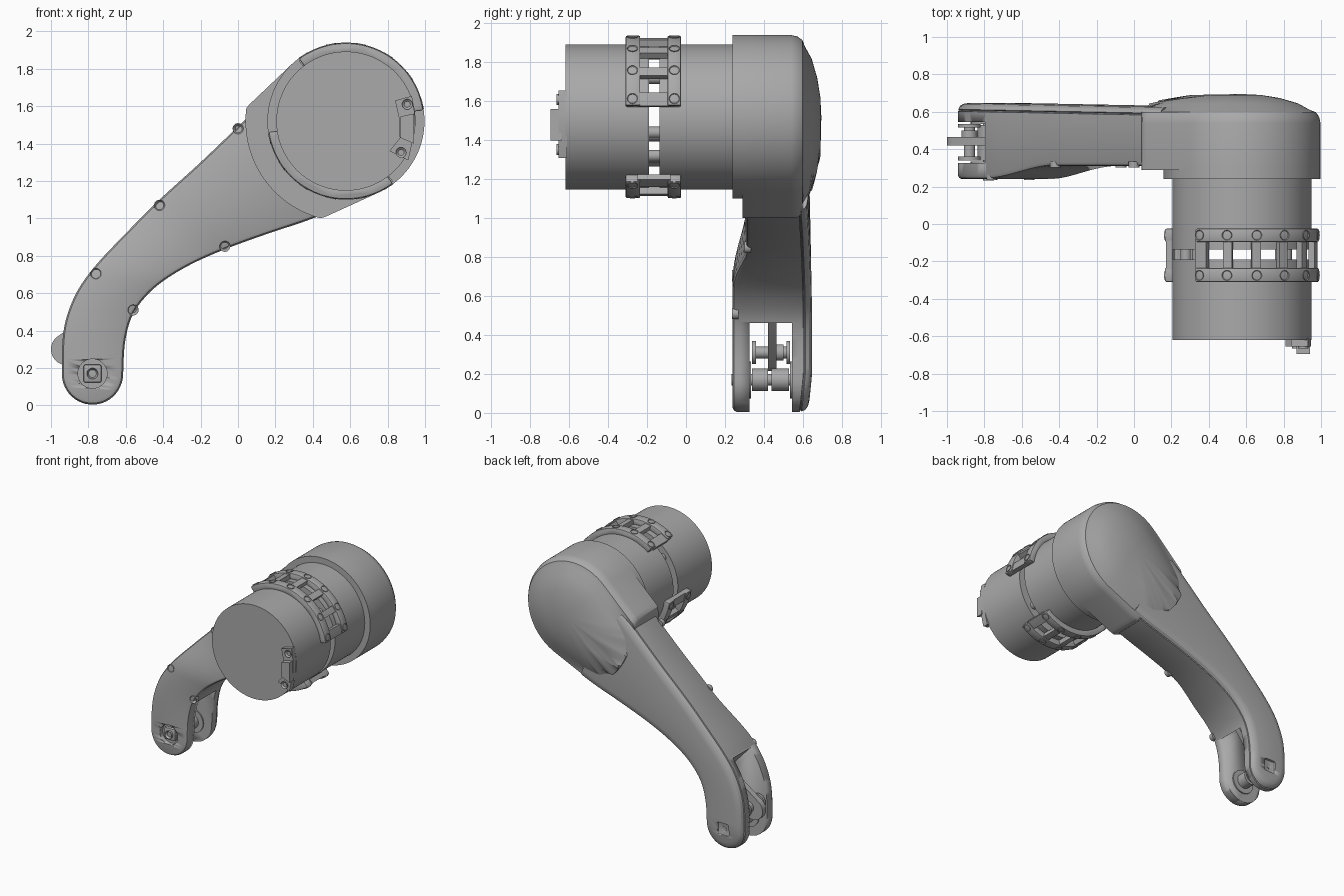
import bpy, bmesh, math
from mathutils import Vector
from math import sin, cos, radians

old = bpy.data.objects.get("Cube")
if old:
    bpy.data.objects.remove(old, do_unlink=True)

mat = bpy.data.materials.new("mid grey")
mat.use_nodes = True
GREY = (0.4, 0.4, 0.4, 1)
mat.diffuse_color = GREY
mat.node_tree.nodes["Principled BSDF"].inputs["Base Color"].default_value = GREY

CX, CZ = 0.577, 1.52          # motor axis
PX, PZ = -0.778, 0.17         # fork axle


def finish(name, bm, smooth=True):
    bmesh.ops.recalc_face_normals(bm, faces=bm.faces)
    me = bpy.data.meshes.new(name)
    bm.to_mesh(me)
    bm.free()
    me.materials.append(mat)
    ob = bpy.data.objects.new(name, me)
    bpy.context.collection.objects.link(ob)
    if smooth:
        bpy.ops.object.select_all(action='DESELECT')
        ob.select_set(True)
        bpy.context.view_layer.objects.active = ob
        bpy.ops.object.shade_smooth_by_angle(angle=radians(32))
    return ob


def prism(name, pts, y0, y1, bevel=0):
    """Extrude an x-z outline along y."""
    bm = bmesh.new()
    f = bm.faces.new([bm.verts.new((x, y0, z)) for x, z in pts])
    ext = bmesh.ops.extrude_face_region(bm, geom=[f])["geom"]
    bmesh.ops.translate(bm, vec=(0, y1 - y0, 0),
                        verts=[v for v in ext if isinstance(v, bmesh.types.BMVert)])
    if bevel:
        bmesh.ops.recalc_face_normals(bm, faces=bm.faces)
        sharp = [e for e in bm.edges if e.calc_face_angle(0) > 0.7]
        bmesh.ops.bevel(bm, geom=sharp, offset=bevel, segments=2, affect='EDGES', profile=0.5)
    return finish(name, bm)


def arc(cx, cz, r, a0, a1, n):
    return [(cx + r * cos(radians(a0 + (a1 - a0) * i / n)),
             cz + r * sin(radians(a0 + (a1 - a0) * i / n))) for i in range(n + 1)]


def drum(name, x, z, r, y0, y1, n=48, bevel=0):
    return prism(name, arc(x, z, r, 0, 360, n)[:-1], y0, y1, bevel)


def band(name, a0, a1, r0, r1, y0, y1, bevel=0):
    n = max(3, int((a1 - a0) / 4))
    return prism(name, arc(CX, CZ, r1, a0, a1, n) + arc(CX, CZ, r0, a1, a0, n), y0, y1, bevel)


def screw(name, base, direction, r, length, hole=0.5):
    """Short cylinder with a sunken socket in its outer end."""
    bm = bmesh.new()
    d = Vector(direction).normalized()
    bmesh.ops.create_cone(bm, cap_ends=True, segments=20, radius1=r, radius2=r, depth=length)
    top = max(bm.faces, key=lambda f: f.calc_center_median().z)
    bmesh.ops.inset_region(bm, faces=[top], thickness=r * (1 - hole))
    bmesh.ops.translate(bm, verts=top.verts, vec=(0, 0, -length * 0.6))
    rot = d.to_track_quat('Z', 'Y').to_matrix()
    bmesh.ops.rotate(bm, verts=bm.verts, matrix=rot)
    bmesh.ops.translate(bm, verts=bm.verts, vec=Vector(base) + d * length / 2)
    return finish(name, bm)


def cut(ob, cutter):
    mod = ob.modifiers.new("cut", 'BOOLEAN')
    mod.operation, mod.object, mod.solver = 'DIFFERENCE', cutter, 'EXACT'
    bpy.context.view_layer.objects.active = ob
    bpy.ops.object.modifier_apply(modifier=mod.name)
    bpy.data.objects.remove(cutter, do_unlink=True)


def smooth_path(pts, n=4):
    """Catmull-Rom curve through the points."""
    p = [Vector(q) for q in pts]
    p = [2 * p[0] - p[1]] + p + [2 * p[-1] - p[-2]]
    out = []
    for a, b, c, d in zip(p, p[1:], p[2:], p[3:]):
        for k in range(n):
            t = k / n
            out.append(0.5 * (2 * b + (c - a) * t + (2 * a - 5 * b + 4 * c - d) * t * t
                              + (3 * b - a - 3 * c + d) * t ** 3))
    return out + [p[-2]]


# Motor body: two drums joined by rods across an open gap
drum("motor_front_drum", CX, CZ, 0.372, -0.62, -0.19, 96)
drum("motor_rear_drum", CX, CZ, 0.372, -0.135, 0.26, 96)
for a in (40, 140, 195, 320):
    drum("motor_rod", CX + 0.31 * cos(radians(a)), CZ + 0.31 * sin(radians(a)), 0.03, -0.2, -0.12, 16)

# Ladder clamps around the gap
for start in (8, 188):
    end = start + 119
    for y0, y1 in ((-0.31, -0.235), (-0.095, -0.025)):
        band("clamp_rail", start, end, 0.366, 0.417, y0, y1, 0.008)
    for i in range(6):
        a = start + 5 + 22 * i
        wide = 5 if i in (0, 5) else 3.5
        band("clamp_rib", a - wide, a + wide, 0.374, 0.409, -0.25, -0.08)
        d = Vector((cos(radians(a)), 0, sin(radians(a))))
        for y in (-0.275, -0.06):
            screw("clamp_screw", Vector((CX, y, CZ)) + d * 0.39, d, 0.027, 0.031)

# Connector on the motor face
prism("connector_base", [(0.84, 1.63), (0.93, 1.655), (0.945, 1.56), (0.94, 1.44), (0.91, 1.31),
                         (0.81, 1.36), (0.865, 1.43), (0.86, 1.54)], -0.655, -0.61)
prism("connector_plug", [(0.87, 1.545), (0.94, 1.56), (0.94, 1.40), (0.87, 1.43)], -0.695, -0.64)
for x, z in ((0.905, 1.61), (0.872, 1.352)):
    screw("connector_screw", (x, -0.645, z), (0, -1, 0), 0.028, 0.02)

# Elbow housing: round head running tangentially into a short tail
drum("housing_collar", CX, CZ, 0.42, 0.24, 0.31, 144)


def housing_radius(a, r):
    if not 133.5 < a < 294.5:
        return r
    lines = [r / c for c in (cos(radians(a - 133.5)), cos(radians(294.5 - a))) if c > 0.01]
    return min([0.537] + lines)


bm = bmesh.new()
rings = []
for r, y in ((0.42, 0.29), (0.42, 0.54), (0.413, 0.572), (0.395, 0.598), (0.365, 0.617),
             (0.3, 0.645), (0.2, 0.674), (0.1, 0.69)):
    ring = []
    for i in range(144):
        a = i * 2.5
        rad = housing_radius(a, r)
        drop = 0.03 * max(0, rad - 0.3) / 0.237 * (y > 0.6)
        ring.append(bm.verts.new((CX + rad * cos(radians(a)), y - drop, CZ + rad * sin(radians(a)))))
    rings.append(ring)
for lo, hi in zip(rings, rings[1:]):
    for i in range(144):
        j = (i + 1) % 144
        bm.faces.new((lo[i], lo[j], hi[j], hi[i]))
for ring, y in ((rings[0], 0.29), (rings[-1], 0.695)):
    tip = bm.verts.new((CX, y, CZ))
    for i in range(144):
        bm.faces.new((ring[i], ring[(i + 1) % 144], tip))
finish("elbow_housing", bm)

# Arm: paired edge points from the elbow down to the rounded fork end
left = smooth_path([(0.14, 1.62), (0.02, 1.51), (-0.2, 1.3), (-0.42, 1.1), (-0.6, 0.92),
                    (-0.76, 0.75), (-0.86, 0.61), (-0.92, 0.46), (-0.94, 0.32), (-0.942, 0.17)])
right = smooth_path([(0.5, 1.04), (0.36, 0.985), (0.15, 0.915), (-0.07, 0.835), (-0.25, 0.755),
                     (-0.4, 0.665), (-0.5, 0.575), (-0.57, 0.47), (-0.605, 0.33), (-0.614, 0.17)])
for i in range(1, 12):
    a = radians(i * 7.8)
    for side, s in ((left, -1), (right, 1)):
        side.append(Vector((PX + s * 0.164 * cos(a), PZ - 0.166 * sin(a))))
count = len(left)


def front_y(x):
    t = min(1, max(0, (x + 0.62) / 0.36))
    return 0.24 + 0.07 * t * t * (3 - 2 * t)


def inset(side, s, d):
    out = []
    for i, p in enumerate(side):
        t = (side[min(i + 1, count - 1)] - side[max(i - 1, 0)]).normalized()
        out.append(p + s * d * Vector((-t.y, t.x)))
    return out


bm = bmesh.new()
rings = []
for d, base, y in ((0.022, 0, 0), (0.008, 0, 0.006), (0, 0, 0.022), (0, 1, -0.045), (0.008, 1, -0.043),
                   (0.008, 1, -0.038), (0.003, 1, -0.034), (0.012, 1, -0.016), (0.03, 1, -0.005), (0.06, 1, 0)):
    row = []
    for p, q in zip(inset(left, 1, d), inset(right, -1, d)):
        mid = (p.x + q.x) / 2
        back = 0.648 - 0.02 * (mid + 0.8) - 0.1 * max(0, 0.2 - (p.y + q.y) / 2)
        yy = (back if base else front_y(mid)) + y
        row.append((bm.verts.new((p.x, yy, p.y)), bm.verts.new((q.x, yy, q.y))))
    rings.append(row)
for lo, hi in zip(rings, rings[1:]):
    la, ha = ([v[0] for v in r] + [v[1] for v in reversed(r)] for r in (lo, hi))
    for i in range(len(la)):
        j = (i + 1) % len(la)
        bm.faces.new((la[i], la[j], ha[j], ha[i]))
for row in (rings[0], rings[-1]):
    for a, b in zip(row, row[1:]):
        bm.faces.new((a[0], a[1], b[1], b[0]))
arm = finish("arm", bm)
cut(arm, prism("slot_cutter", [(-1.2, 1.145), (-0.4, 0.275), (-0.4, -0.2), (-1.2, -0.2)], 0.325, 0.545))
cut(arm, drum("axle_recess_cutter", PX, PZ, 0.078, 0.2, 0.275))
k = 0.05
cut(arm, prism("rear_recess_cutter", [(PX - k, PZ - k), (PX + k, PZ - k), (PX + k, PZ + k),
                                      (PX - k, PZ + k)], 0.63, 0.7, 0.012))

# Arm screws
for x, z in ((0.0, 1.48), (-0.42, 1.07), (-0.76, 0.705), (-0.07, 0.85), (-0.56, 0.51)):
    y = 0.31 if x > -0.5 else 0.245
    screw("arm_screw", (x, y + 0.025, z), (0, -1, 0), 0.029, 0.034)

# Axle, washers and bolt in the fork
drum("axle", PX, PZ, 0.03, 0.3, 0.56, 24)
for y0, y1 in ((0.34, 0.42), (0.44, 0.53)):
    drum("axle_sleeve", PX, PZ, 0.058, y0, y1, 32)
for y in (0.323, 0.535):
    drum("axle_washer", PX, PZ, 0.095, y, y + 0.012, 32)
h = 0.048
prism("axle_nut", [(PX - h, PZ - h), (PX + h, PZ - h), (PX + h, PZ + h), (PX - h, PZ + h)], 0.25, 0.28, 0.01)
screw("axle_bolt", (PX, 0.27, PZ), (0, -1, 0), 0.03, 0.037, 0.6)
screw("rear_bolt", (PX, 0.62, PZ), (0, 1, 0), 0.02, 0.012)

# Guide lever and roller
prism("guide_lever", arc(-0.915, 0.3, 0.085, 130, 310, 20) + arc(-0.67, 0.53, 0.04, -50, 130, 10), 0.42, 0.465)
drum("roller_pin", -0.88, 0.31, 0.03, 0.345, 0.53, 24)
drum("roller_hub", -0.88, 0.31, 0.042, 0.465, 0.5, 24)
for y in (0.34, 0.515):
    drum("roller_flange", -0.88, 0.31, 0.06, y, y + 0.02, 32)
